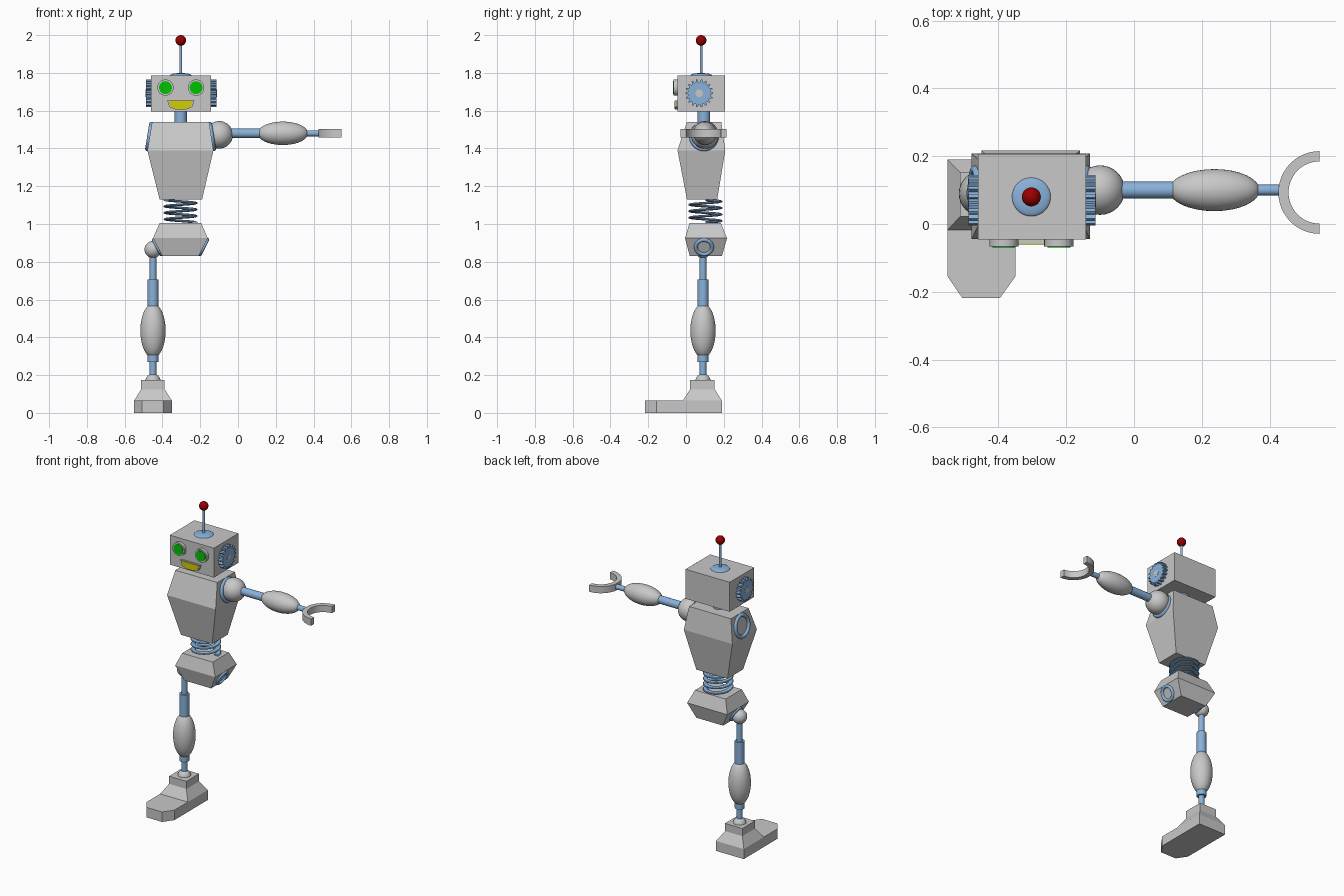
import bpy, bmesh, math
from mathutils import Vector

if "Cube" in bpy.data.objects:
    bpy.data.objects.remove(bpy.data.objects["Cube"])


def mat(name, rgb):
    m = bpy.data.materials.new(name)
    m.diffuse_color = (*rgb, 1)
    m.use_nodes = True
    m.node_tree.nodes["Principled BSDF"].inputs["Base Color"].default_value = m.diffuse_color
    return m


GREY = mat("light_grey", (0.58, 0.58, 0.58))
BLUE = mat("steel_blue", (0.25, 0.44, 0.70))
RED = mat("dark_red", (0.32, 0.0, 0.0))
GREEN = mat("bright_green", (0.0, 0.55, 0.0))
YELLOW = mat("yellow", (0.65, 0.62, 0.0))


def finish(name, bm, material, smooth=False):
    bmesh.ops.recalc_face_normals(bm, faces=bm.faces)
    me = bpy.data.meshes.new(name)
    bm.to_mesh(me)
    bm.free()
    me.materials.append(material)
    ob = bpy.data.objects.new(name, me)
    bpy.context.collection.objects.link(ob)
    if smooth:
        bpy.ops.object.select_all(action='DESELECT')
        ob.select_set(True)
        bpy.context.view_layer.objects.active = ob
        bpy.ops.object.shade_smooth_by_angle(angle=math.radians(35))
    return ob


def loft(name, rings, material, smooth=False, closed=False):
    """Skin a list of equal-length point rings; cap the ends unless closed."""
    bm = bmesh.new()
    rows = [[bm.verts.new(p) for p in r] for r in rings]
    n = len(rows[0])
    pairs = list(zip(rows, rows[1:])) + ([(rows[-1], rows[0])] if closed else [])
    for a, b in pairs:
        for i in range(n):
            j = (i + 1) % n
            bm.faces.new((a[i], a[j], b[j], b[i]))
    if not closed:
        bm.faces.new(rows[0])
        bm.faces.new(rows[-1])
    return finish(name, bm, material, smooth)


def rect(x0, x1, y0, y1, z):
    return [(x0, y0, z), (x1, y0, z), (x1, y1, z), (x0, y1, z)]


def cylinder(name, a, b, r, material, n=32):
    a, b = Vector(a), Vector(b)
    q = (b - a).to_track_quat('Z', 'Y')
    circle = [q @ Vector((r * math.cos(t), r * math.sin(t), 0))
              for t in (2 * math.pi * i / n for i in range(n))]
    return loft(name, [[p + c for c in circle] for p in (a, b)], material, True)


def ellipsoid(name, centre, radii, material):
    bm = bmesh.new()
    bmesh.ops.create_uvsphere(bm, u_segments=32, v_segments=20, radius=1)
    for v in bm.verts:
        v.co = Vector(centre) + Vector(c * r for c, r in zip(v.co, radii))
    return finish(name, bm, material, True)


def torus(name, centre, axis, major, minor, material, n=40, k=12):
    q = Vector(axis).to_track_quat('Z', 'Y')
    rings = []
    for i in range(n):
        t = 2 * math.pi * i / n
        rings.append([Vector(centre) + q @ Vector((
            (major + minor * math.cos(s)) * math.cos(t),
            (major + minor * math.cos(s)) * math.sin(t),
            minor * math.sin(s))) for s in (2 * math.pi * j / k for j in range(k))])
    return loft(name, rings, material, True, closed=True)


CX = -0.303   # body centre line
CY = 0.095    # body depth centre

# Head, antenna and neck
loft("head", [rect(-0.46, -0.142, -0.046, 0.207, z) for z in (1.595, 1.787)], GREY)
ellipsoid("antenna_base", (CX, 0.08, 1.787), (0.057, 0.057, 0.012), BLUE)
cylinder("antenna_rod", (CX, 0.08, 1.787), (CX, 0.08, 1.96), 0.007, BLUE, 16)
ellipsoid("antenna_ball", (CX, 0.08, 1.972), (0.028, 0.028, 0.028), RED)
cylinder("neck", (CX, CY, 1.53), (CX, CY, 1.60), 0.033, BLUE)

# Gear ears with a plain hub
TEETH = 18
for side, label in ((-1, "left"), (1, "right")):
    x0, x1 = -0.301 + side * 0.155, -0.301 + side * 0.187
    gear = []
    for i in range(TEETH):
        for off, r in ((-0.32, 0.060), (-0.16, 0.074), (0.16, 0.074), (0.32, 0.060)):
            t = 2 * math.pi * (i + off) / TEETH
            gear.append((0.07 + r * math.cos(t), 1.692 + r * math.sin(t)))
    loft("ear_gear_" + label, [[(x, y, z) for y, z in gear] for x in (x0, x1)], BLUE)
    cylinder("ear_hub_" + label, (x1 - side * 0.004, 0.07, 1.692),
             (x1 + side * 0.002, 0.07, 1.692), 0.02, GREY)

# Eyes: grey rims with green lenses
for x, label in ((-0.384, "left"), (-0.222, "right")):
    cylinder("eye_rim_" + label, (x, -0.04, 1.722), (x, -0.066, 1.722), 0.043, GREY)
    cylinder("eye_lens_" + label, (x, -0.06, 1.722), (x, -0.069, 1.722), 0.034, GREEN)

# Mouth: grey surround with a yellow plate
smile = [(-0.068, 1.652), (-0.056, 1.620), (-0.025, 1.607), (0.025, 1.607),
         (0.056, 1.620), (0.068, 1.652)]
for name, s, y0, y1, m in (("mouth_surround", 1.06, -0.04, -0.058, GREY),
                           ("mouth_plate", 0.94, -0.055, -0.061, YELLOW)):
    loft(name, [[(CX + x * s, y, 1.63 + (z - 1.63) * s) for x, z in smile]
                for y in (y0, y1)], m)

# Torso and pelvis
loft("torso", [rect(-0.415, -0.19, 0.005, 0.165, 1.13),
               rect(-0.48, -0.13, -0.045, 0.208, 1.39),
               rect(-0.455, -0.153, 0.005, 0.187, 1.54)], GREY)
loft("pelvis", [rect(-0.40, -0.208, 0.02, 0.19, 0.83),
                rect(-0.45, -0.16, -0.005, 0.217, 0.925),
                rect(-0.415, -0.195, 0.018, 0.185, 1.005)], GREY)

# Shoulder and hip sockets on the slanted side faces
for side, label in ((-1, "left"), (1, "right")):
    torus("shoulder_socket_" + label, (-0.304 + side * 0.165, CY, 1.463),
          (side * 0.15, 0, 0.024), 0.066, 0.012, BLUE)
    torus("hip_socket_" + label, (-0.304 + side * 0.122, CY, 0.878),
          (side * 0.095, 0, -0.049), 0.043, 0.010, BLUE)

# Waist spring
coil, TURNS, STEPS = [], 3.5, 112
for i in range(STEPS + 1):
    t = 2 * math.pi * TURNS * i / STEPS
    z = 1.008 + 0.12 * i / STEPS
    coil.append([(-0.304 + (0.075 + 0.016 * math.cos(s)) * math.cos(t),
                  CY + 0.008 + (0.075 + 0.016 * math.cos(s)) * math.sin(t),
                  z + 0.007 * math.sin(s))
                 for s in (2 * math.pi * j / 10 for j in range(10))])
loft("waist_spring", coil, BLUE, True)

# Arm
AY, AZ = 0.10, 1.48
ellipsoid("shoulder_ball", (-0.10, AY, 1.472), (0.073, 0.073, 0.073), GREY)
cylinder("upper_arm", (-0.06, AY, AZ), (0.125, AY, AZ), 0.025, BLUE)
ellipsoid("forearm", (0.237, AY, AZ), (0.134, 0.062, 0.062), GREY)
cylinder("wrist", (0.34, AY, AZ), (0.435, AY, AZ), 0.016, BLUE)

# Claw: half ring opening outwards
claw = []
for i in range(25):
    t = math.pi / 2 + math.pi * i / 24
    claw.append([(0.548 + r * math.cos(t), 0.093 + r * math.sin(t), z)
                 for r, z in ((0.092, 1.459), (0.122, 1.459), (0.122, 1.503), (0.092, 1.503))])
loft("claw", claw, GREY, True)

# Leg
LX, LY = -0.45, 0.09
ellipsoid("hip_ball", (LX, LY, 0.865), (0.045, 0.045, 0.045), GREY)
for name, z0, z1, r in (("thigh_rod", 0.69, 0.85, 0.018), ("thigh_sleeve", 0.55, 0.707, 0.029),
                        ("shin_sleeve", 0.27, 0.33, 0.029), ("ankle_rod", 0.18, 0.29, 0.018)):
    cylinder(name, (LX, LY, z0), (LX, LY, z1), r, BLUE)
ellipsoid("shin", (LX, LY, 0.435), (0.067, 0.067, 0.144), GREY)
ellipsoid("ankle_ball", (LX, LY, 0.168), (0.04, 0.04, 0.04), GREY)

# Foot: sole with clipped toe, sloped instep and ankle block
sole = [(-0.55, 0.19), (-0.55, -0.155), (-0.507, -0.218),
        (-0.395, -0.218), (-0.35, -0.155), (-0.35, 0.19)]
loft("sole", [[(x, y, z) for x, y in sole] for z in (0.0, 0.065)], GREY)
loft("instep", [rect(-0.55, -0.35, -0.017, 0.19, 0.065),
                rect(-0.513, -0.388, 0.022, 0.152, 0.125)], GREY)
loft("ankle_block", [rect(-0.513, -0.388, 0.022, 0.152, z) for z in (0.125, 0.175)], GREY)
